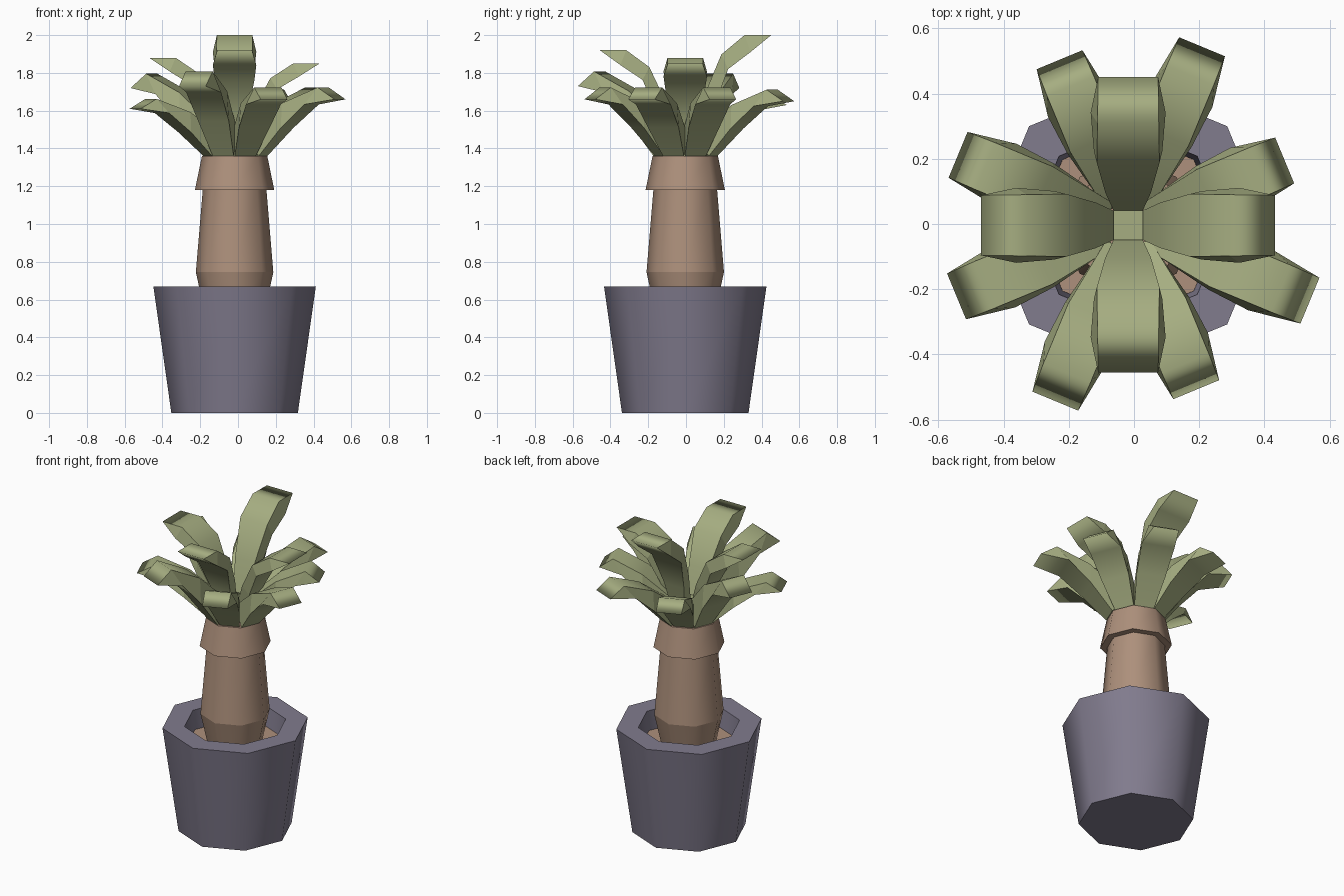
import bpy
import bmesh
from math import radians, cos, sin, pi

CENTRE = (-0.018, -0.004)
SIDES = 8

cube = bpy.data.objects.get("Cube")
if cube:
    bpy.data.objects.remove(cube, do_unlink=True)


def make_material(name, rgb):
    mat = bpy.data.materials.new(name)
    mat.use_nodes = True
    mat.diffuse_color = (*rgb, 1)
    mat.node_tree.nodes["Principled BSDF"].inputs["Base Color"].default_value = (*rgb, 1)
    return mat


POT = make_material("slate purple", (0.22, 0.2, 0.27))
BARK = make_material("warm brown", (0.42, 0.28, 0.2))
LEAF = make_material("soft green", (0.38, 0.42, 0.22))


def add_object(name, bm, mat):
    bmesh.ops.recalc_face_normals(bm, faces=bm.faces)
    mesh = bpy.data.meshes.new(name)
    bm.to_mesh(mesh)
    bm.free()
    mesh.materials.append(mat)
    obj = bpy.data.objects.new(name, mesh)
    obj.location = (*CENTRE, 0)
    bpy.context.collection.objects.link(obj)
    return obj


def lathe(name, profile, mat, closed=False):
    """Eight-sided turned part; open profiles are capped at both ends."""
    bm = bmesh.new()
    rings = []
    for r, z in profile:
        angles = [2 * pi * i / SIDES for i in range(SIDES)]
        rings.append([bm.verts.new((r * cos(a), r * sin(a), z)) for a in angles])
    pairs = list(zip(rings, rings[1:]))
    if closed:
        pairs.append((rings[-1], rings[0]))
    else:
        bm.faces.new(rings[0])
        bm.faces.new(rings[-1])
    for low, high in pairs:
        for i in range(SIDES):
            j = (i + 1) % SIDES
            bm.faces.new((low[i], low[j], high[j], high[i]))
    obj = add_object(name, bm, mat)
    bpy.ops.object.select_all(action="DESELECT")
    obj.select_set(True)
    bpy.context.view_layer.objects.active = obj
    bpy.ops.object.shade_smooth_by_angle(angle=radians(50))
    return obj


def leaf(name, angle, length, height, under, upper):
    """Thick blade: rows are (reach, rise, half width), meeting in a wedge tip."""
    bm = bmesh.new()
    a = radians(angle)

    def row(reach, rise, half):
        r, z = reach * length, 1.36 + rise * height
        return [bm.verts.new((r * cos(a) - s * half * sin(a),
                              r * sin(a) + s * half * cos(a), z)) for s in (-1, 1)]

    low = [row(*p) for p in under]
    high = [row(*p) for p in upper] + [low[-1]]
    for rows in (low, high):
        for p, q in zip(rows, rows[1:]):
            bm.faces.new((p[0], p[1], q[1], q[0])).smooth = True
    bm.faces.new((low[0][0], low[0][1], high[0][1], high[0][0]))
    # side walls, kept crisp against the smooth top and underside
    for s in (0, 1):
        for i in range(len(low) - 1):
            corners = [low[i][s], low[i + 1][s], high[i + 1][s], high[i][s]]
            wall = bm.faces.new(list(dict.fromkeys(corners)))
            wall.smooth = True
            for e in wall.edges:
                if e.verts[0] in low[i] + high[i] and e.verts[1] in low[i] + high[i]:
                    continue
                e.smooth = False
    return add_object(name, bm, LEAF)


# Pot and soil
lathe("pot", [(0.335, 0), (0.43, 0.67), (0.3, 0.67), (0.28, 0.5)], POT)
lathe("soil", [(0.28, 0.5), (0.285, 0.55)], BARK)

# Trunk
lathe("trunk_base", [(0.16, 0.54), (0.205, 0.745)], BARK)
lathe("trunk", [(0.205, 0.745), (0.167, 1.2)], BARK)
lathe("trunk_collar", [(0.21, 1.18), (0.173, 1.36)], BARK)

# Green heart where the leaves meet
core = bmesh.new()
bmesh.ops.create_cube(core, size=0.09)
for v in core.verts:
    v.co.z = 1.48 if v.co.z > 0 else 1.34
add_object("leaf_heart", core, LEAF)

# Upright leaves
UP_UNDER = [(0.2, 0, 0.035), (0.33, 0.4, 0.07), (0.5, 0.72, 0.105), (0.76, 0.86, 0.115), (1, 1, 0.092)]
UP_UPPER = [(0.1, 0.2, 0.045), (0.22, 0.5, 0.07), (0.42, 0.84, 0.096), (0.69, 1, 0.094)]
UPRIGHT = {"left": (0, 0.45, 0.49), "back": (90, 0.455, 0.64),
           "right": (180, 0.452, 0.52), "front": (270, 0.452, 0.56)}
for side, (angle, length, height) in UPRIGHT.items():
    leaf("upright_leaf_" + side, angle, length, height, UP_UNDER, UP_UPPER)

# Spreading leaves, each with its own reach and tip height
LOW_UNDER = [(0.27, 0, 0.06), (0.5, 0.5, 0.088), (0.73, 0.91, 0.1), (1, 1, 0.076)]
LOW_UPPER = [(0.12, 0.35, 0.045), (0.5, 0.93, 0.078), (0.84, 1.21, 0.078)]
SPREAD = [(0.52, 0.3), (0.593, 0.29), (0.55, 0.27), (0.565, 0.36),
          (0.57, 0.25), (0.584, 0.37), (0.546, 0.3), (0.604, 0.3)]
for i, (length, height) in enumerate(SPREAD):
    leaf(f"spreading_leaf_{i + 1}", 22.5 + 45 * i, length, height, LOW_UNDER, LOW_UPPER)
